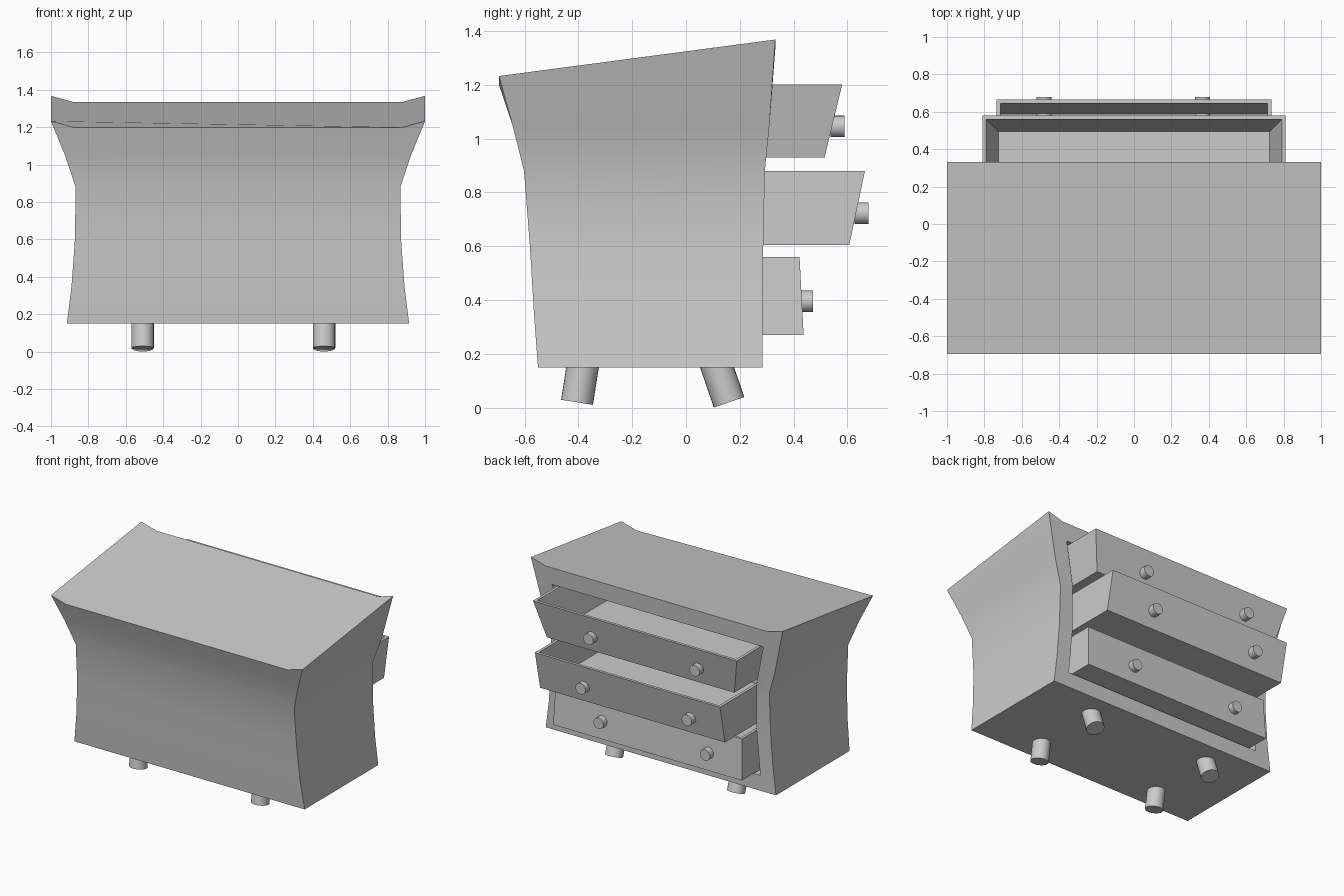
import bpy, bmesh, math
from mathutils import Vector

cube = bpy.data.objects.get("Cube")
if cube:
    bpy.data.objects.remove(cube, do_unlink=True)

grey = bpy.data.materials.new("plain_grey")
grey.use_nodes = True
colour = (0.6, 0.6, 0.6, 1)
grey.diffuse_color = colour
grey.node_tree.nodes["Principled BSDF"].inputs["Base Color"].default_value = colour


def finish(name, bm, smooth=30):
    bmesh.ops.recalc_face_normals(bm, faces=bm.faces)
    mesh = bpy.data.meshes.new(name)
    bm.to_mesh(mesh)
    bm.free()
    mesh.materials.append(grey)
    obj = bpy.data.objects.new(name, mesh)
    bpy.context.collection.objects.link(obj)
    if smooth:
        shade(obj, smooth)
    return obj


def shade(obj, angle):
    bpy.ops.object.select_all(action="DESELECT")
    obj.select_set(True)
    bpy.context.view_layer.objects.active = obj
    bpy.ops.object.shade_smooth_by_angle(angle=math.radians(angle))


def loft(name, rings, smooth=30):
    """Skin a stack of equal rings and cap both ends."""
    bm = bmesh.new()
    loops = [[bm.verts.new(p) for p in ring] for ring in rings]
    n = len(loops[0])
    for a, b in zip(loops, loops[1:]):
        for i in range(n):
            j = (i + 1) % n
            bm.faces.new((a[i], a[j], b[j], b[i]))
    bm.faces.new(loops[0])
    bm.faces.new(loops[-1])
    return finish(name, bm, smooth)


def rect(hw, y0, y1, z):
    return [(-hw, y0, z), (hw, y0, z), (hw, y1, z), (-hw, y1, z)]


def cylinder(name, start, end, radius, sides=24):
    start, end = Vector(start), Vector(end)
    axis = end - start
    bm = bmesh.new()
    bmesh.ops.create_cone(bm, cap_ends=True, segments=sides, radius1=radius,
                          radius2=radius, depth=axis.length)
    turn = axis.to_track_quat("Z", "Y").to_matrix().to_4x4()
    bmesh.ops.transform(bm, matrix=turn, verts=bm.verts)
    bmesh.ops.translate(bm, vec=(start + end) / 2, verts=bm.verts)
    return finish(name, bm)


# Cabinet shell: flared rings of (height, half width, front, back)
levels = [(0.15, 0.915, -0.55, 0.285), (0.35, 0.89, -0.565, 0.285),
          (0.6, 0.872, -0.58, 0.287), (0.88, 0.868, -0.602, 0.293),
          (1.05, 0.925, -0.645, 0.31)]
columns = (-1, -0.88, 0.88, 1)


def shell_ring(z, hw, front, back):
    return ([(c * hw, front, z) for c in columns] +
            [(c * hw, back, z) for c in reversed(columns)])


rings = [shell_ring(*level) for level in levels]
# Sloping top with lifted side edges
rings.append([(x, y, 1.2 + 0.132 * (y + 0.69) + (0.033 if abs(x) > 0.95 else 0))
              for x, y, z in shell_ring(0, 1, -0.695, 0.332)])
cabinet = loft("cabinet", rings, 0)

# Drawer cavity, open at the back
cutter = loft("cavity_cutter", [rect(0.79, -0.47, 0.6, 0.26),
                                rect(0.76, -0.5, 0.6, 0.6),
                                rect(0.765, -0.52, 0.6, 0.9),
                                rect(0.84, -0.55, 0.6, 1.21)], 0)
cutter.hide_render = True
cut = cabinet.modifiers.new("cavity", "BOOLEAN")
cut.operation = "DIFFERENCE"
cut.solver = "EXACT"
cut.object = cutter
bpy.context.view_layer.objects.active = cabinet
bpy.ops.object.modifier_apply(modifier=cut.name)
bpy.data.objects.remove(cutter, do_unlink=True)
shade(cabinet, 25)

# Drawers: bottom and top of each as (height, half width, face position)
wall = 0.02
drawers = {"top": ((0.93, 0.745, 0.515), (1.2, 0.81, 0.58)),
           "middle": ((0.605, 0.735, 0.607), (0.88, 0.735, 0.665)),
           "bottom": ((0.27, 0.75, 0.437), (0.56, 0.74, 0.422))}
for label, ((z0, w0, y0), (z1, w1, y1)) in drawers.items():
    rear = y1 - 0.9
    loft(label + "_drawer", [
        rect(w0, rear, y0, z0),
        rect(w1, rear, y1, z1),
        rect(w1 - wall, rear + wall, y1 - wall, z1),
        rect(w0 - wall, rear + wall, y0 - wall, z0 + wall)], 0)
    # Round knobs
    face, zk = (y0 + y1) / 2, (z0 + z1) / 2 - 0.02
    for side, x in (("left", 0.365), ("right", -0.48)):
        cylinder(f"{label}_{side}_knob", (x, face - 0.01, zk),
                 (x, face + 0.042, zk), 0.04)

# Splayed legs
for side, x in (("left", 0.46), ("right", -0.51)):
    cylinder(f"front_{side}_leg", (x, -0.382, 0.165), (x, -0.405, 0.02), 0.06)
    cylinder(f"back_{side}_leg", (x, 0.107, 0.175), (x, 0.16, 0.02), 0.06)
